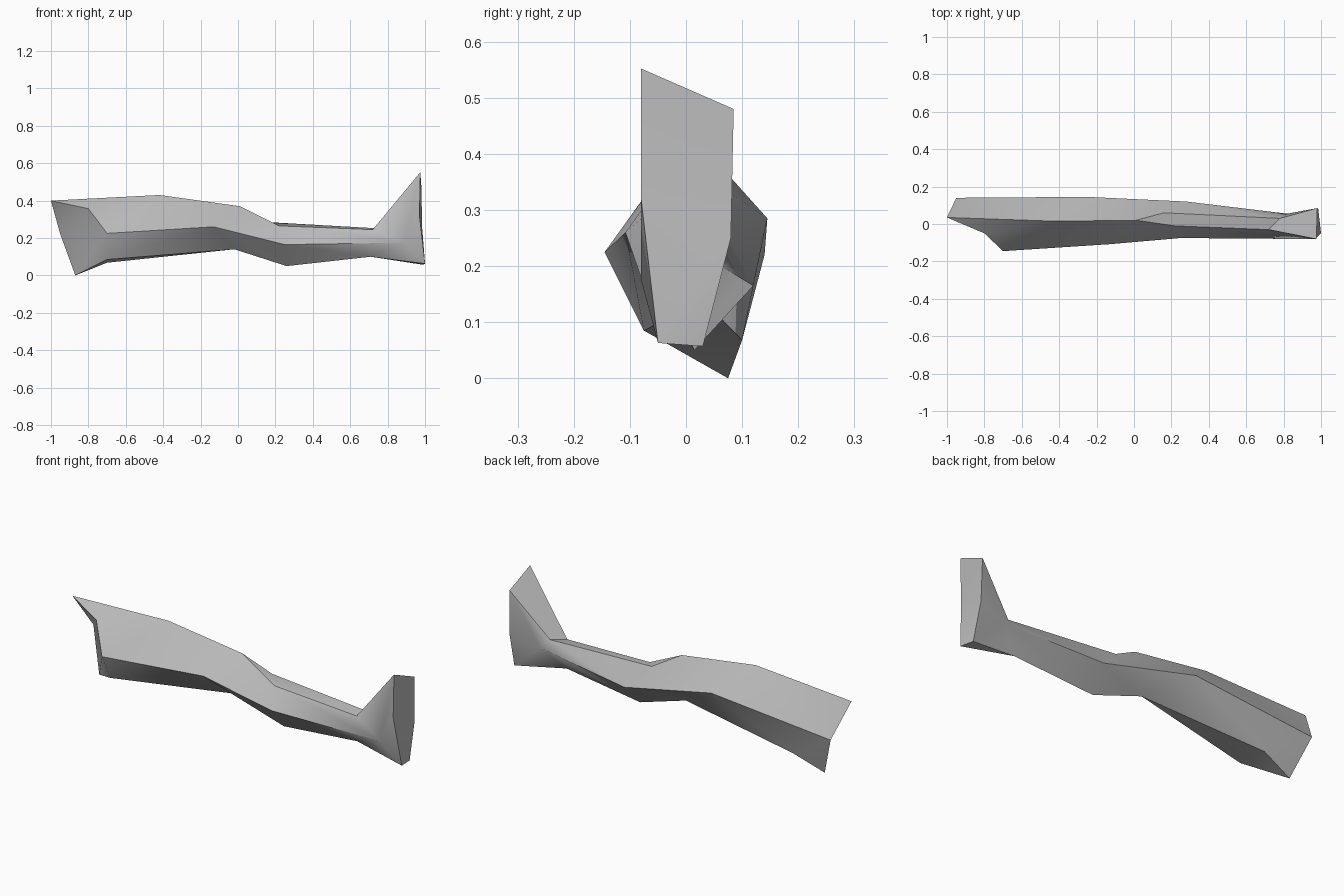
import bpy, bmesh, math

cube = bpy.data.objects.get("Cube")
if cube:
    bpy.data.objects.remove(cube)

# One plain grey
grey = bpy.data.materials.new("plain grey")
grey.use_nodes = True
colour = (0.5, 0.5, 0.5, 1)
grey.diffuse_color = colour
grey.node_tree.nodes["Principled BSDF"].inputs["Base Color"].default_value = colour

bm = bmesh.new()


def ring(*points):
    return [bm.verts.new(p) for p in points]


def bridge(a, b):
    """Join two matching rings with quads."""
    for i in range(len(a)):
        j = (i + 1) % len(a)
        bm.faces.new((a[i], a[j], b[j], b[i]))


def faces(*groups):
    for g in groups:
        bm.faces.new(g)


# Hip end: top, front notch, front, front underside, lowest tip, back underside, back
top, notch, front, under_f, tip, under_b, back = ring(
    (-1, .035, .4), (-.8, -.05, .357), (-.7, -.145, .225), (-.7, -.075, .085),
    (-.87, .075, 0), (-.7, .1, .068), (-.95, .14, .22))
crest, = ring((-.42, .015, .43))

# Ring above the knee: top, front, bottom, back
t0, f0, b0, k0 = ring((.01, .02, .37), (-.13, -.108, .26), (-.02, .03, .14), (-.25, .145, .285))

# Knee and ankle rings: inner top, outer top, front, bottom, back
knee = ring((.16, .06, .285), (.22, -.01, .265), (.25, -.075, .165),
            (.26, .015, .05), (.28, .12, .165))
ankle = ring((.78, .03, .25), (.72, -.03, .245), (.89, -.08, .175),
             (.71, -.01, .1), (.82, .055, .205))

# Sole outline
toe_b, toe_f, mid_f, heel_f, heel_b, mid_b = ring(
    (.98, .085, .48), (.975, -.08, .552), (.97, -.08, .32),
    (1, -.05, .063), (.99, .03, .057), (.985, .08, .25))

# Thigh front, back and underside
faces((top, notch, crest), (notch, front, crest), (crest, front, f0), (crest, f0, t0),
      (top, crest, back), (crest, k0, back), (crest, t0, k0),
      (k0, under_b, back), (k0, b0, under_b), (b0, under_f, under_b),
      (f0, under_f, b0), (front, under_f, f0))
# Hip cap
faces((top, back, notch), (notch, back, front), (front, back, tip), (front, tip, under_f),
      (under_f, tip, under_b), (under_b, tip, back))

# Knee transition and calf
t1, t2, f1, b1, k1 = knee
faces((t0, t1, t2), (t0, t2, f1, f0), (f0, f1, b1, b0), (b0, b1, k1, k0), (k0, k1, t1, t0))
bridge(knee, ankle)

# Foot sides and sole
a1, a2, af, ab, ak = ankle
faces((a1, a2, toe_f, toe_b), (a2, af, toe_f), (af, mid_f, toe_f), (af, heel_f, mid_f),
      (af, ab, heel_f), (ab, heel_b, heel_f), (ab, ak, heel_b), (ak, mid_b, heel_b),
      (ak, toe_b, mid_b), (ak, a1, toe_b),
      (toe_b, toe_f, mid_f, mid_b), (mid_f, heel_f, mid_b), (heel_f, heel_b, mid_b))

bmesh.ops.recalc_face_normals(bm, faces=bm.faces[:])
mesh = bpy.data.meshes.new("leg")
bm.to_mesh(mesh)
bm.free()
mesh.materials.append(grey)
leg = bpy.data.objects.new("leg", mesh)
bpy.context.collection.objects.link(leg)

# Soft thigh, crisp ridges
bpy.ops.object.select_all(action='DESELECT')
leg.select_set(True)
bpy.context.view_layer.objects.active = leg
bpy.ops.object.shade_smooth_by_angle(angle=math.radians(40))
